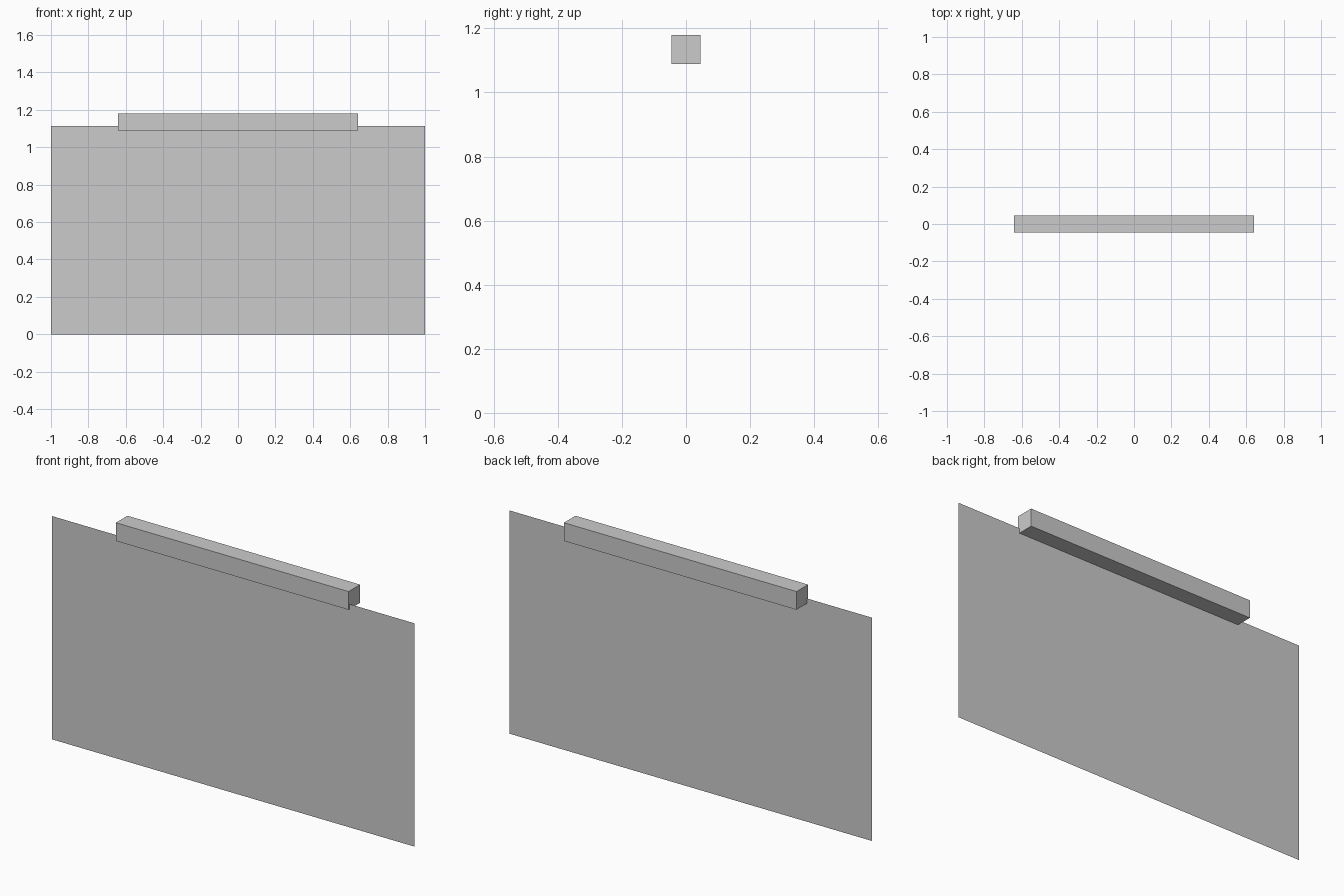
import bpy, bmesh
from mathutils import Matrix, Vector

if "Cube" in bpy.data.objects:
    bpy.data.objects.remove(bpy.data.objects["Cube"])


def finish(name, bm):
    mesh = bpy.data.meshes.new(name)
    bm.to_mesh(mesh)
    bm.free()
    obj = bpy.data.objects.new(name, mesh)
    bpy.context.collection.objects.link(obj)
    return obj


# Roller housing: square-section bar along the top
HOUSING = Vector((1.284, 0.091, 0.091))
HOUSING_TOP = 1.18
bm = bmesh.new()
bmesh.ops.create_cube(bm, size=1, matrix=Matrix.Translation(
    (0, 0, HOUSING_TOP - HOUSING.z / 2)) @ Matrix.Diagonal((*HOUSING, 1)))
finish("housing", bm)

# Projection sheet: single thin surface just behind the housing's front face
SHEET_Y, SHEET_TOP = -0.037, 1.114
bm = bmesh.new()
corners = [(-1, 0), (1, 0), (1, SHEET_TOP), (-1, SHEET_TOP)]
bm.faces.new([bm.verts.new((x, SHEET_Y, z)) for x, z in corners])
finish("screen_sheet", bm)
